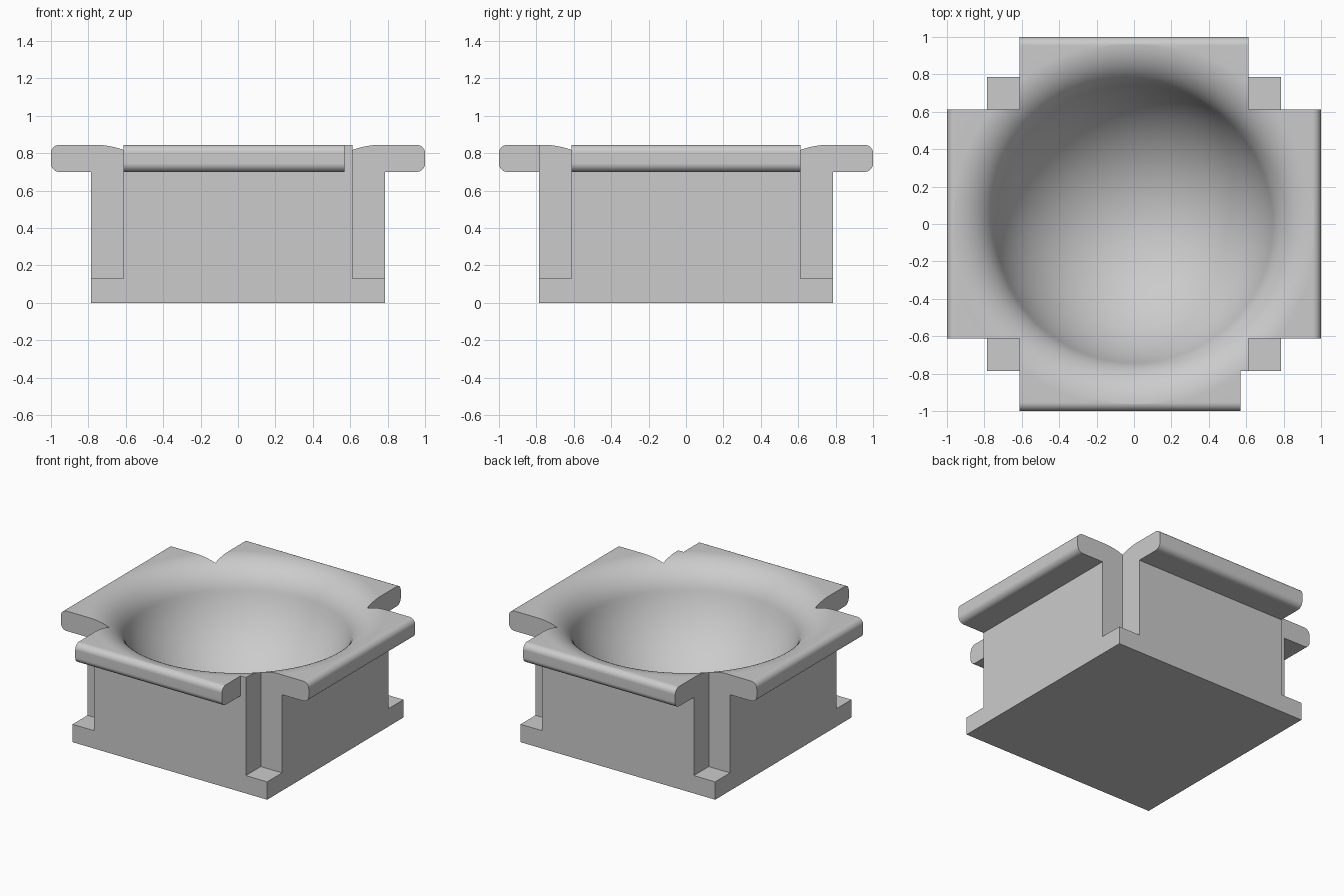
import bpy
import bmesh
from math import sin, cos, pi, asin, sqrt, radians

if "Cube" in bpy.data.objects:
    bpy.data.objects.remove(bpy.data.objects["Cube"])

BODY, ARM, TOP, RIM, PLATE = 0.785, 0.613, 0.845, 0.70, 0.13
ROUND = 0.045

stone = bpy.data.materials.new("light_grey")
stone.use_nodes = True
grey = (0.6, 0.6, 0.6, 1)
stone.diffuse_color = grey
stone.node_tree.nodes["Principled BSDF"].inputs["Base Color"].default_value = grey


def finish(name, bm):
    bmesh.ops.recalc_face_normals(bm, faces=bm.faces)
    mesh = bpy.data.meshes.new(name)
    bm.to_mesh(mesh)
    bm.free()
    mesh.materials.append(stone)
    obj = bpy.data.objects.new(name, mesh)
    bpy.context.collection.objects.link(obj)
    return obj


def box(name, low, high):
    bm = bmesh.new()
    bmesh.ops.create_cube(bm, size=1)
    for v in bm.verts:
        v.co = [lo if c < 0 else hi for c, lo, hi in zip(v.co, low, high)]
    return finish(name, bm)


def arc(cx, cz, r, start, end, steps):
    return [(cx + r * cos(start + (end - start) * i / steps),
             cz + r * sin(start + (end - start) * i / steps)) for i in range(steps + 1)]


def arm(name, along_x):
    # T-shaped section with rounded rim ends, swept across the arm width
    half = [(BODY, 0), (BODY, RIM)]
    half += arc(1 - ROUND, RIM + ROUND, ROUND, -pi / 2, 0, 8)
    half += arc(1 - ROUND, TOP - ROUND, ROUND, 0, pi / 2, 8)
    outline = half + [(-x, z) for x, z in reversed(half)]
    bm = bmesh.new()
    place = (lambda a, b, z: (a, b, z)) if along_x else (lambda a, b, z: (b, a, z))
    face = bm.faces.new([bm.verts.new(place(a, -ARM, z)) for a, z in outline])
    new = bmesh.ops.extrude_face_region(bm, geom=[face])["geom"]
    moved = [v for v in new if isinstance(v, bmesh.types.BMVert)]
    bmesh.ops.translate(bm, verts=moved, vec=place(0, 2 * ARM, 0))
    return finish(name, bm)


def bowl_cutter():
    # Spherical bowl flowing tangentially into a rounded lip
    lip_r, lip_x, bowl_r = 0.25, 0.98, 0.785
    lip_z = TOP - lip_r
    bowl_z = lip_z + sqrt((bowl_r + lip_r) ** 2 - lip_x ** 2)
    slope = asin(lip_x / (bowl_r + lip_r))
    profile = arc(0, bowl_z, bowl_r, -pi / 2, slope - pi / 2, 28)
    profile += arc(lip_x, lip_z, lip_r, pi / 2 + slope, pi / 2, 16)[1:]
    profile += [(lip_x + 0.02, TOP + 0.01), (lip_x + 0.02, 1.2), (0, 1.2)]
    bm = bmesh.new()
    verts = [bm.verts.new((x, 0, z)) for x, z in profile]
    edges = [bm.edges.new(pair) for pair in zip(verts, verts[1:])]
    bmesh.ops.spin(bm, geom=verts + edges, axis=(0, 0, 1), cent=(0, 0, 0),
                   angle=2 * pi, steps=96)
    bmesh.ops.remove_doubles(bm, verts=bm.verts, dist=0.0001)
    return finish("bowl_cutter", bm)


# Crossed arms on a square plate, with the bowl and the short front rim cut out
body = arm("basin_body", True)
parts = [(arm("cross_arm", False), 'UNION'),
         (box("base_plate", (-BODY, -BODY, 0), (BODY, BODY, PLATE)), 'UNION'),
         (bowl_cutter(), 'DIFFERENCE'),
         (box("rim_notch_cutter", (0.57, -1.1, 0.6), (0.7, -BODY, 1)), 'DIFFERENCE')]
bpy.ops.object.select_all(action='DESELECT')
body.select_set(True)
bpy.context.view_layer.objects.active = body
for tool, operation in parts:
    mod = body.modifiers.new(tool.name, 'BOOLEAN')
    mod.operation = operation
    mod.solver = 'EXACT'
    mod.object = tool
    bpy.ops.object.modifier_apply(modifier=mod.name)
    bpy.data.objects.remove(tool)

bpy.ops.object.shade_smooth_by_angle(angle=radians(30))
weighted = body.modifiers.new("even_shading", 'WEIGHTED_NORMAL')
weighted.keep_sharp = True
